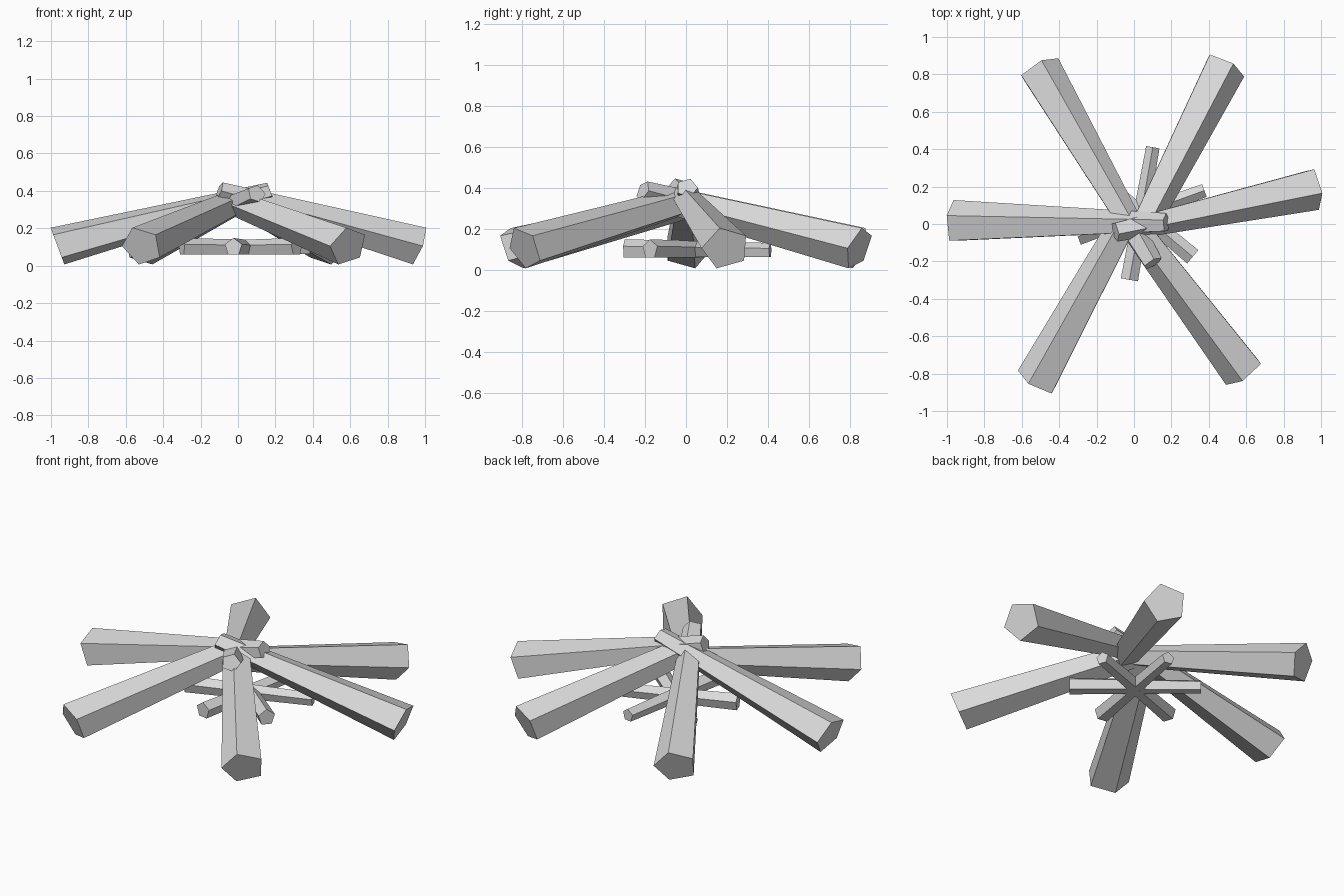
import bpy
import bmesh
from math import cos, sin, pi
from mathutils import Vector

old = bpy.data.objects.get("Cube")
if old:
    bpy.data.objects.remove(old, do_unlink=True)

grey = bpy.data.materials.new("plain_grey")
grey.use_nodes = True
colour = (0.7, 0.7, 0.7, 1)
grey.diffuse_color = colour
grey.node_tree.nodes["Principled BSDF"].inputs["Base Color"].default_value = colour

SIDES = 5


def tapered_log(name, thick_end, thin_end, r_thick, r_thin, roll=0, lean=0, height=1):
    """Five-sided tapered log between two points; lean tips the cut ends outward."""
    a, b = Vector(thick_end), Vector(thin_end)
    out = a - b
    out.z = 0
    out.normalize()
    right = Vector((out.y, -out.x, 0))
    up = out * lean + Vector((0, 0, height))
    bm = bmesh.new()
    rings = []
    for centre, r in ((a, r_thick), (b, r_thin)):
        angles = [roll + 2 * pi * i / SIDES for i in range(SIDES)]
        rings.append([bm.verts.new(centre + r * (cos(t) * right + sin(t) * up))
                      for t in angles])
    thick, thin = rings
    bm.faces.new(thick)
    bm.faces.new(thin)
    for i in range(SIDES):
        j = (i + 1) % SIDES
        bm.faces.new((thick[i], thick[j], thin[j], thin[i]))
    bmesh.ops.recalc_face_normals(bm, faces=bm.faces)
    mesh = bpy.data.meshes.new(name)
    bm.to_mesh(mesh)
    bm.free()
    mesh.materials.append(grey)
    obj = bpy.data.objects.new(name, mesh)
    bpy.context.collection.objects.link(obj)


# Big logs: foot on the ground, tip position, tip radius.
# Three tips poke out past the middle, three end buried inside it.
logs = {
    "left_log": ((0.963, 0.193), (-0.1, -0.04, 0.4), 0.055),
    "back_right_log": ((-0.508, 0.825), (0.1, -0.21, 0.385), 0.055),
    "right_log": ((-0.965, 0.008), (0.172, 0.005, 0.4), 0.053),
    "back_left_log": ((0.482, 0.842), (0.045, -0.02, 0.325), 0.078),
    "front_right_log": ((-0.515, -0.84), (-0.045, 0.02, 0.325), 0.078),
    "front_left_log": ((0.588, -0.788), (0.01, -0.02, 0.33), 0.08),
}
for name, (foot, tip, r_tip) in logs.items():
    tapered_log(name, (*foot, 0.105), tip, 0.12, r_tip, lean=0.32, height=0.86)

# Small sticks crossing in a flat star underneath
hub = Vector((0.038, 0.056, 0.096))
for i in range(3):
    angle = pi / 9 + i * pi / 3
    arm = Vector((cos(angle), sin(angle), -0.01)) * 0.36
    tapered_log(f"kindling_stick_{i + 1}", hub - arm, hub + arm, 0.049, 0.038, roll=pi / 2)
